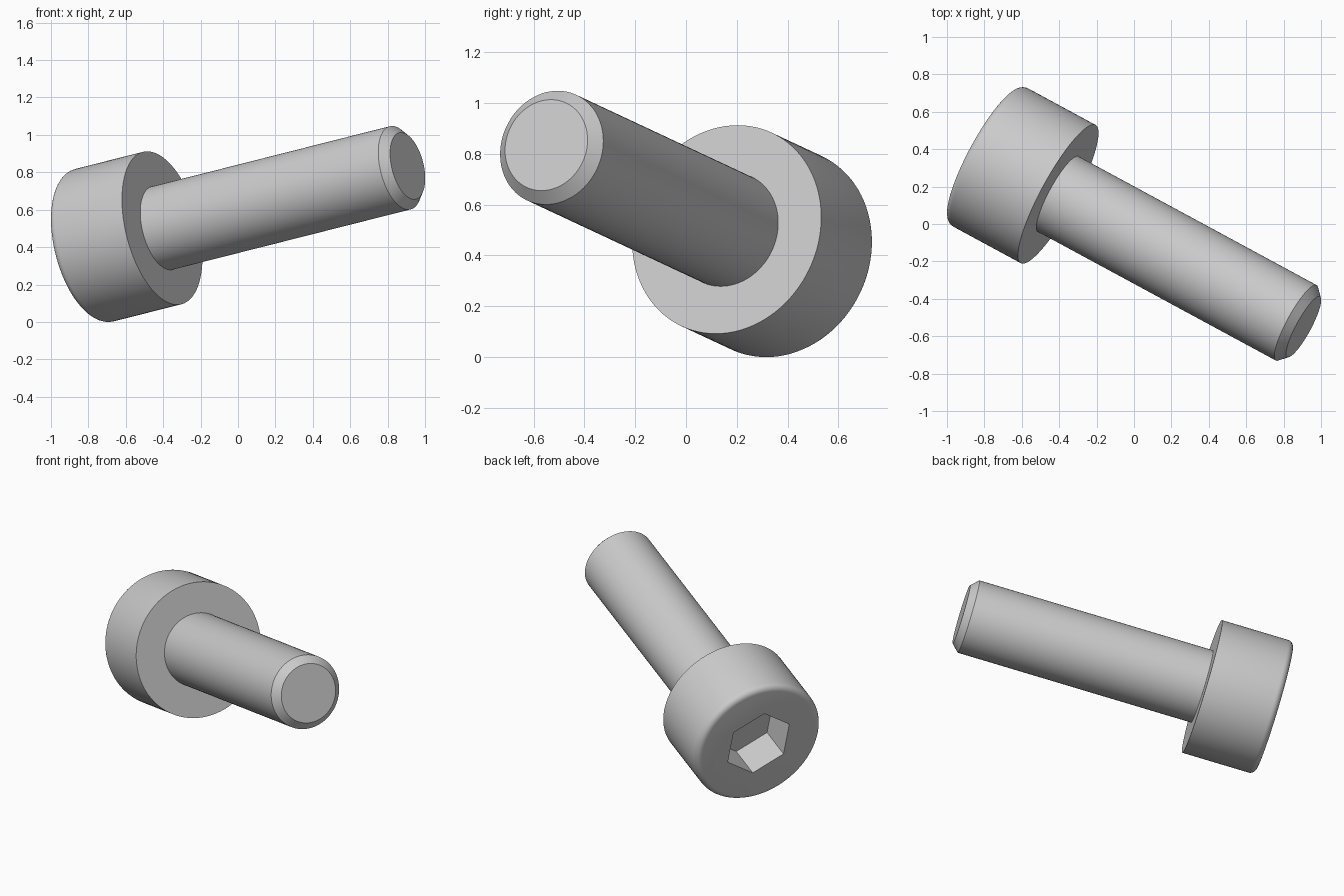
import bpy, bmesh, math
from mathutils import Matrix, Vector

if "Cube" in bpy.data.objects:
    bpy.data.objects.remove(bpy.data.objects["Cube"])

UNIT = 0.1528                      # scale of one length step
HEAD_R, HEAD_H, FILLET = 2.75, 3.0, 0.25
SHAFT_R, SHAFT_L, CHAMFER = 1.5, 10.0, 0.3
HEX_R, HEX_DEPTH = 2.5 / math.sqrt(3), 1.5

steel = bpy.data.materials.new("light grey steel")
steel.use_nodes = True
steel.diffuse_color = (0.6, 0.6, 0.6, 1)
steel.node_tree.nodes["Principled BSDF"].inputs["Base Color"].default_value = (0.6, 0.6, 0.6, 1)

# Frame whose z axis runs from the head to the shaft tip
axis = Vector((1, -0.541, 0.253)).normalized()
side = axis.cross(Vector((0, 0, 1))).normalized()
up = side.cross(axis)
frame = Matrix((up, side, axis)).transposed().to_4x4()
pose = Matrix.Translation((-0.405, 0.16, 0.502)) @ frame @ Matrix.Scale(UNIT, 4)


def add_object(name, bm):
    bmesh.ops.recalc_face_normals(bm, faces=bm.faces)
    mesh = bpy.data.meshes.new(name)
    bm.to_mesh(mesh)
    bm.free()
    mesh.materials.append(steel)
    obj = bpy.data.objects.new(name, mesh)
    bpy.context.collection.objects.link(obj)
    return obj


def lathe(name, profile, segments=96):
    """Turn (radius, height) points around z and cap both ends."""
    bm = bmesh.new()
    rings = []
    for r, z in profile:
        angles = [math.tau * i / segments for i in range(segments)]
        rings.append([bm.verts.new((r * math.cos(a), r * math.sin(a), z)) for a in angles])
    for low, high in zip(rings, rings[1:]):
        for i in range(segments):
            j = (i + 1) % segments
            bm.faces.new((low[i], low[j], high[j], high[i]))
    bm.faces.new(rings[0])
    bm.faces.new(rings[-1])
    return add_object(name, bm)


def make_active(obj):
    bpy.ops.object.select_all(action="DESELECT")
    obj.select_set(True)
    bpy.context.view_layer.objects.active = obj


# Head with a rounded outer rim
rim = []
for i in range(7):
    a = math.radians(15 * i)
    rim.append((HEAD_R - FILLET + FILLET * math.sin(a), FILLET - HEAD_H - FILLET * math.cos(a)))
head = lathe("head", rim + [(HEAD_R, 0)])

# Hexagonal socket cut into the head
cutter = lathe("socket_cutter", [(HEX_R, -HEAD_H - 1), (HEX_R, HEX_DEPTH - HEAD_H)], 6)
cutter.data.transform(Matrix.Rotation(math.radians(4), 4, "Z"))
cutter.hide_render = True
cut = head.modifiers.new("socket", "BOOLEAN")
cut.operation = "DIFFERENCE"
cut.solver = "EXACT"
cut.object = cutter
make_active(head)
bpy.ops.object.modifier_apply(modifier=cut.name)
bpy.data.objects.remove(cutter)

# Shaft with a chamfered tip, sunk slightly into the head
shaft = lathe("shaft", [(SHAFT_R, -0.2), (SHAFT_R, SHAFT_L - CHAMFER),
                        (SHAFT_R - CHAMFER, SHAFT_L)])

for part in (head, shaft):
    part.data.transform(pose)
    make_active(part)
    bpy.ops.object.shade_smooth_by_angle(angle=math.radians(30))
